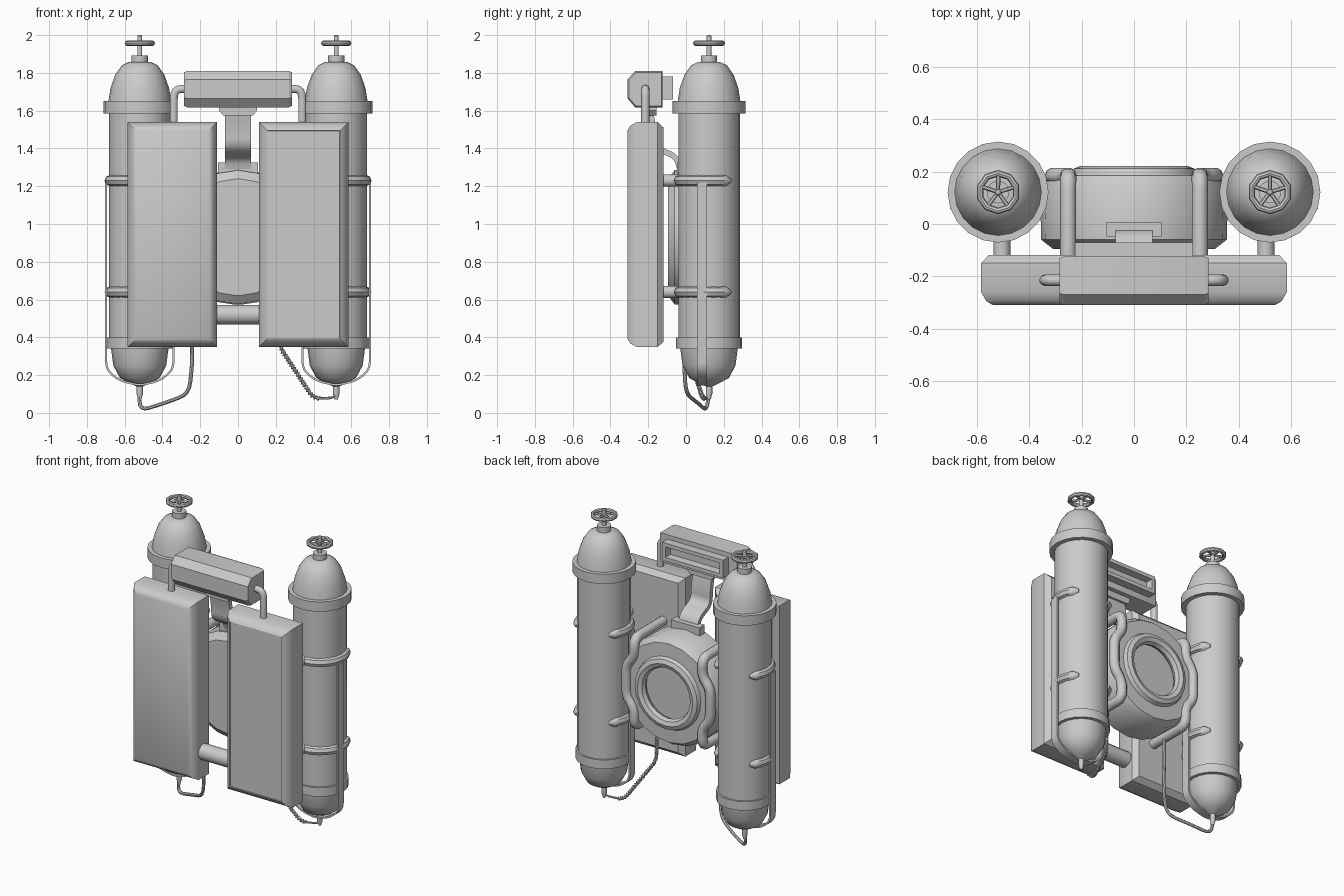
import bpy, bmesh
from math import sin, cos, pi, radians
from mathutils import Vector as V

if "Cube" in bpy.data.objects:
    bpy.data.objects.remove(bpy.data.objects["Cube"])


def finish(ob, angle=35):
    bpy.ops.object.select_all(action='DESELECT')
    ob.select_set(True)
    bpy.context.view_layer.objects.active = ob
    if ob.type == 'CURVE':
        bpy.ops.object.convert(target='MESH')
    bpy.ops.object.shade_smooth_by_angle(angle=radians(angle))
    return ob


def loft(name, rings, closed=False, angle=35):
    """Skin a list of equal-length point rings; cap the ends unless closed."""
    bm = bmesh.new()
    vs = [[bm.verts.new(p) for p in r] for r in rings]
    n = len(rings[0])
    for k in range(len(vs) if closed else len(vs) - 1):
        a, b = vs[k], vs[(k + 1) % len(vs)]
        for i in range(n):
            j = (i + 1) % n
            bm.faces.new((a[i], a[j], b[j], b[i]))
    if not closed:
        bm.faces.new(vs[0])
        bm.faces.new(vs[-1])
    bmesh.ops.recalc_face_normals(bm, faces=bm.faces)
    me = bpy.data.meshes.new(name)
    bm.to_mesh(me)
    bm.free()
    ob = bpy.data.objects.new(name, me)
    bpy.context.collection.objects.link(ob)
    return finish(ob, angle)


def lathe(name, profile, centre, axis='z', n=20, closed=False):
    """Revolve (radius, height) points around an upright or a front-back axis."""
    rings = []
    for r, h in profile:
        c = [(r * cos(2 * pi * i / n + pi / 2), r * sin(2 * pi * i / n + pi / 2)) for i in range(n)]
        rings.append([V(centre) + (V((a, b, h)) if axis == 'z' else V((a, h, b))) for a, b in c])
    return loft(name, rings, closed)


def rounded(pts, r, steps=4):
    pts = [V(p) for p in pts]
    out = [pts[0]]
    for a, b, c in zip(pts, pts[1:], pts[2:]):
        p = b + (a - b).normalized() * min(r, (a - b).length * .48)
        q = b + (c - b).normalized() * min(r, (c - b).length * .48)
        for i in range(steps + 1):
            t = i / steps
            out.append(p * (1 - t) ** 2 + b * 2 * t * (1 - t) + q * t * t)
    return out + [pts[-1]]


def tube(name, pts, radius, bend=.05, res=3, round_ends=False):
    pts = rounded(pts, bend) if bend else pts
    cu = bpy.data.curves.new(name, 'CURVE')
    cu.dimensions = '3D'
    cu.bevel_depth, cu.bevel_resolution, cu.use_fill_caps = radius, res, True
    sp = cu.splines.new('POLY')
    sp.points.add(len(pts) - 1)
    for p, co in zip(sp.points, pts):
        p.co = (*co, 1)
    if round_ends:
        sp.points[0].radius = sp.points[-1].radius = .45
    ob = bpy.data.objects.new(name, cu)
    bpy.context.collection.objects.link(ob)
    return finish(ob, 40)


def ribbon(name, path, thick, to3d, lo, hi):
    """Flat band following a 2D path, extruded from lo to hi."""
    rings = []
    for i, p in enumerate(path):
        d = (path[min(i + 1, len(path) - 1)] - path[max(i - 1, 0)]).normalized()
        nrm = V((-d.z, 0, d.x)) * thick / 2
        rings.append([to3d(p + nrm, lo), to3d(p + nrm, hi), to3d(p - nrm, hi), to3d(p - nrm, lo)])
    return loft(name, rings, angle=40)


def rect(x0, x1, z0, z1, y, d=0):
    return [(x0 + d, y, z0 + d), (x1 - d, y, z0 + d), (x1 - d, y, z1 - d), (x0 + d, y, z1 - d)]


def box(name, x0, x1, y0, y1, z0, z1):
    return loft(name, [rect(x0, x1, z0, z1, y0), rect(x0, x1, z0, z1, y1)])


TX, TY = .52, .122
tank = [(.008, .07), (.017, .1), (.017, .14), (.05, .155), (.105, .185), (.14, .25), (.152, .34),
        (.174, .34), (.174, .4), (.163, .4), (.163, 1.585), (.193, 1.585), (.193, 1.65), (.166, 1.65),
        (.155, 1.72), (.13, 1.79), (.095, 1.84), (.06, 1.857), (.043, 1.857), (.043, 1.892),
        (.013, 1.892), (.013, 1.995), (.008, 2.0)]

for s, side in ((-1, 'left'), (1, 'right')):
    # gas tank with collars, domes, valve stem and bottom nozzle
    lathe(side + '_tank', tank, (s * TX, TY, 0))
    # valve wheel with spokes
    lathe(side + '_valve_wheel', [(.08 + .014 * cos(a * pi / 4), 1.957 + .014 * sin(a * pi / 4)) for a in range(8)][:],
          (s * TX, TY, 0), n=10, closed=True).scale = (.9, .9, 1)
    wheel = bpy.context.object
    wheel.location = (s * TX * .1, TY * .1, 0)
    for k in range(5):
        a = 2 * pi * k / 5 + .3
        tube(side + '_valve_spoke', [(s * TX, TY, 1.957), (s * TX + .07 * cos(a), TY + .07 * sin(a), 1.957)], .008, 0, 1)
    # open clamps around the tank and stubs to the front case
    for z in (1.23, .64):
        arc = [radians(135 + 270 * i / 24) for i in range(25)]
        tube(side + '_tank_clamp', [(s * TX + .157 * cos(a), TY + .157 * sin(a), z) for a in arc],
             .03, 0, 2, True)
        tube(side + '_tank_stub', [(s * .505, -.14, z), (s * .505, 0, z)], .033, 0)
    # sling strap running under the tank
    sling = rounded([(-.178, 0, 1.22), (-.178, 0, .23), (-.11, 0, .172), (0, 0, .145),
                     (.11, 0, .172), (.178, 0, .23), (.178, 0, 1.22)], .04)
    ribbon(side + '_sling_strap', sling, .011, lambda p, y: (s * TX + p.x, y, p.z), .057, .112)
    # bent frame pipe beside the drum
    tube(side + '_frame_pipe', [(s * .252, -.14, 1.23), (s * .252, .185, 1.23), (s * .25, .185, 1.11),
                                (s * .31, .185, 1.04), (s * .31, .185, .83), (s * .25, .185, .76),
                                (s * .252, .185, .64), (s * .252, -.14, .64)], .031)
    # elbow pipe from front case to top unit
    tube(side + '_elbow_pipe', [(s * .26, -.215, 1.715), (s * .34, -.215, 1.715), (s * .34, -.215, 1.5)], .022)
    # front case with chamfered rims; the right one carries an inset panel
    x0, x1 = sorted((s * .11, s * .585))
    prof = [(-.118, .03), (-.15, 0), (-.26, 0), (-.295, .02), (-.31, .045)]
    if s > 0:
        prof += [(-.304, .047)]
    loft(side + '_front_case', [rect(x0, x1, .348, 1.54, y, d) for y, d in prof], angle=35)

# crossbar between the cases
tube('crossbar', [(-.14, -.21, .52), (.14, -.21, .52)], .052, 0, 4)

# central drum with chamfered faces and recessed back
lathe('drum', [(.31, -.095), (.355, -.06), (.36, .14), (.33, .185), (.19, .19), (.19, .15)],
      (0, 0, .93), 'y', 20)
lathe('drum_ring', [(.205 + .037 * cos(a * pi / 4), .187 + .035 * sin(a * pi / 4)) for a in range(8)],
      (0, 0, .93), 'y', 24, True)

# top unit: bevelled hexagonal bar with tapered ends and a hollow back window
bar = [(-.31, 1.665), (-.31, 1.765), (-.27, 1.81), (-.125, 1.81), (-.125, 1.618), (-.27, 1.618)]
ends = lambda x, k: [(x, -.2 + (y + .2) * k, 1.715 + (z - 1.715) * k) for y, z in bar]
loft('top_unit', [ends(-.285, .93), ends(-.27, 1), ends(.27, 1), ends(.285, .93)], angle=25)
loft('top_unit_window', [rect(-.225, .225, 1.66, 1.78, y, d)
                         for y, d in ((-.13, 0), (-.07, 0), (-.07, .025), (-.115, .03))])

# hanger: top bracket, curved strap and lower bracket on the drum
loft('hanger_top_bracket', [[(x * w, y, z) for x, y in ((-1, -.225), (1, -.225), (1, -.155), (-1, -.155))]
                            for z, w in ((1.575, .08), (1.6, .1), (1.625, .1))])
curve = rounded([(-.19, 0, 1.6), (-.17, 0, 1.5), (-.165, 0, 1.4), (-.05, 0, 1.36), (-.03, 0, 1.28)], .06)
ribbon('hanger_strap', curve, .03, lambda p, x: (x, p.x, p.z), -.07, .07)
box('hanger_lower_bracket', -.105, .105, -.048, .008, 1.26, 1.325)

# smooth hose from the left tank nozzle up to the drum
tube('left_hose', [(-TX, TY, .12), (-.522, .11, .01), (-.38, .06, .055), (-.26, 0, .1), (-.243, -.01, .25),
                   (-.243, 0, .7)], .0105, .06, 2)

# coiled cord from the right tank nozzle up to the drum
cord = rounded([(TX, TY, .12), (.515, .115, .08), (.4, .09, .075), (.22, .0, .35), (.21, .0, .7)], .04)
tube('right_cord', cord, .007, 0, 1)
pts, phase = [], 0
for a, b in zip(cord[6:], cord[7:]):
    d = (b - a).normalized()
    u = d.orthogonal().normalized() if abs(d.y) > .95 else d.cross(V((0, 1, 0))).normalized()
    w = d.cross(u)
    steps = max(1, int((b - a).length / .0028))
    for i in range(steps):
        phase += pi / 3
        pts.append(a.lerp(b, i / steps) + (u * cos(phase) + w * sin(phase)) * .0095)
tube('right_cord_coil', pts, .005, 0, 0)
